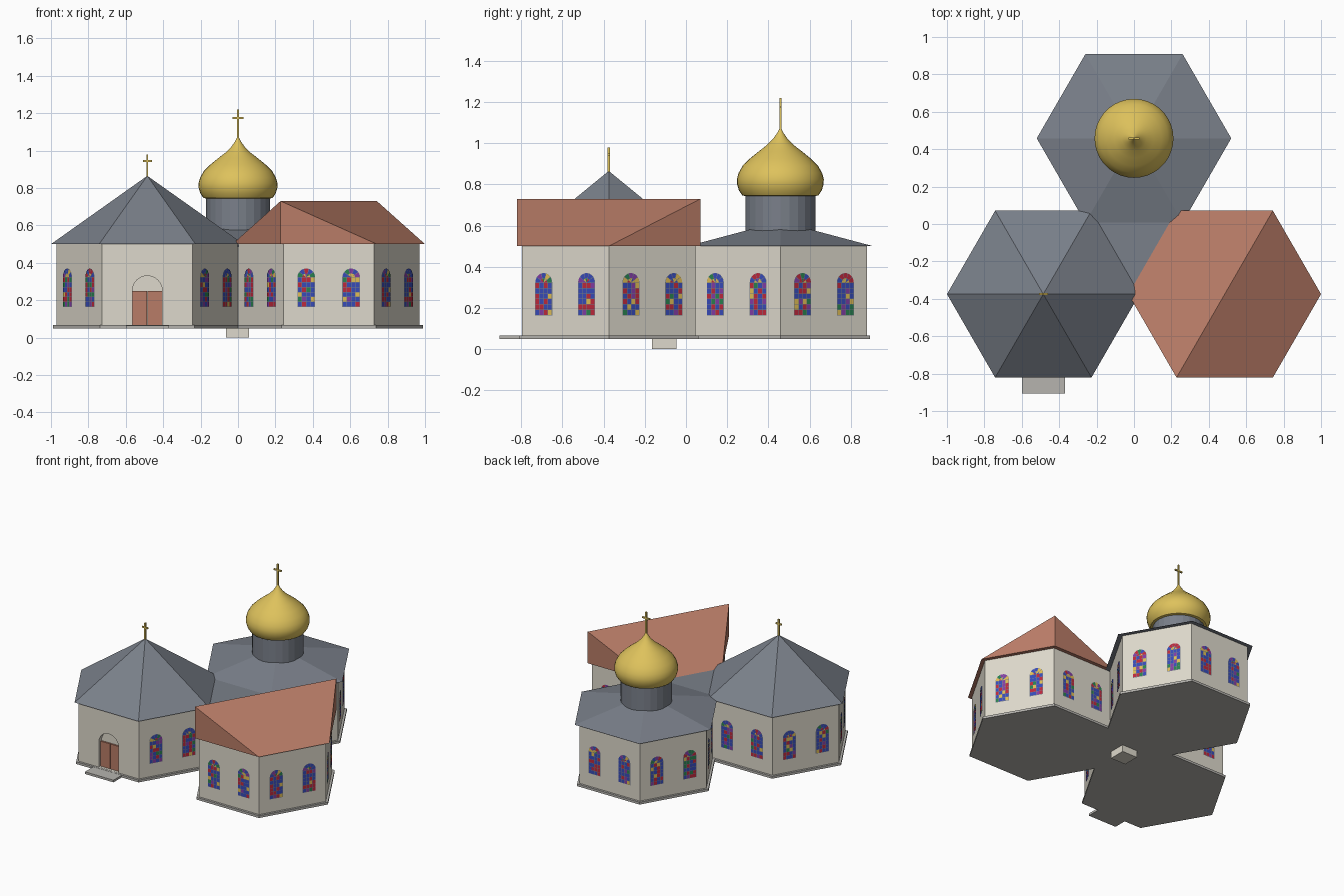
import bpy, bmesh, math, random
from mathutils import Vector

if "Cube" in bpy.data.objects:
    bpy.data.objects.remove(bpy.data.objects["Cube"])

random.seed(4)


def material(name, r, g, b):
    m = bpy.data.materials.new(name)
    lin = lambda c: (c / 255 / 12.92) if c < 11 else ((c / 255 + 0.055) / 1.055) ** 2.4
    m.diffuse_color = (lin(r), lin(g), lin(b), 1)
    m.use_nodes = True
    m.node_tree.nodes["Principled BSDF"].inputs["Base Color"].default_value = m.diffuse_color
    return m


PLASTER = material("plaster", 222, 217, 204)
SLATE = material("slate", 122, 128, 138)
TERRACOTTA = material("terracotta", 185, 124, 103)
GOLD = material("gold", 222, 194, 92)
STONE = material("stone", 182, 180, 175)
GLASS = [material("blue_glass", 55, 75, 185), material("red_glass", 190, 40, 60),
         material("purple_glass", 130, 60, 165), material("green_glass", 40, 130, 80),
         material("yellow_glass", 225, 190, 85)]


def finish(name, bm, mats, fix=True):
    if fix:
        bmesh.ops.recalc_face_normals(bm, faces=bm.faces)
    me = bpy.data.meshes.new(name)
    bm.to_mesh(me)
    bm.free()
    for m in mats:
        me.materials.append(m)
    ob = bpy.data.objects.new(name, me)
    bpy.context.collection.objects.link(ob)
    return ob


def solid(name, verts, faces, mat):
    bm = bmesh.new()
    vs = [bm.verts.new(v) for v in verts]
    for f in faces:
        bm.faces.new([vs[i] for i in f])
    return finish(name, bm, [mat])


def prism(name, outline, z0, z1, mat):
    n = len(outline)
    verts = [(x, y, z) for z in (z0, z1) for x, y in outline]
    sides = [(i, (i + 1) % n, n + (i + 1) % n, n + i) for i in range(n)]
    return solid(name, verts, sides + [tuple(range(n)), tuple(range(n, 2 * n))], mat)


def box(name, x0, x1, y0, y1, z0, z1, mat):
    return prism(name, [(x0, y0), (x1, y0), (x1, y1), (x0, y1)], z0, z1, mat)


def hexagon(c, r):
    return [(c[0] + r * math.cos(k * math.pi / 3), c[1] + r * math.sin(k * math.pi / 3))
            for k in range(6)]


def hip_roof(name, c, r, top):
    verts = [(x, y, EAVES) for x, y in hexagon(c, r)] + [(c[0], c[1], top)]
    solid(name, verts, [(i, (i + 1) % 6, 6) for i in range(6)] + [tuple(range(6))], SLATE)


def lathe(name, c, profile, seg, mat):
    bm = bmesh.new()
    rings = [[bm.verts.new((c[0] + r * math.cos(2 * math.pi * k / seg),
                            c[1] + r * math.sin(2 * math.pi * k / seg), z))
              for k in range(seg)] for r, z in profile]
    for a, b in zip(rings, rings[1:]):
        for k in range(seg):
            j = (k + 1) % seg
            bm.faces.new((a[k], a[j], b[j], b[k]))
    bm.faces.new(rings[0])
    bm.faces.new(rings[-1])
    return finish(name, bm, [mat])


def cross(name, c, z0, z1, bar_z, half):
    w = 0.005
    box(name + "_post", c[0] - w, c[0] + w, c[1] - w, c[1] + w, z0, z1, GOLD)
    box(name + "_bar", c[0] - half, c[0] + half, c[1] - w, c[1] + w, bar_z - w, bar_z + w, GOLD)


def arch(hw, bottom, spring, steps=10):
    """Round-topped outline, counter-clockwise, in (across, up)."""
    return [(-hw, bottom), (hw, bottom)] + [
        (hw * math.cos(k * math.pi / steps), spring + hw * math.sin(k * math.pi / steps))
        for k in range(steps + 1)]


def windows(name, c, angles):
    """Pairs of arched stained glass windows on the walls facing the given angles."""
    bm = bmesh.new()
    for deg in angles:
        a = math.radians(deg)
        n, t = Vector((math.cos(a), math.sin(a), 0)), Vector((-math.sin(a), math.cos(a), 0))
        base = Vector((c[0], c[1], 0)) + n * APOTHEM
        for off in (-0.12, 0.12):
            def face(pts, d, mi):
                f = bm.faces.new([bm.verts.new(base + n * d + t * (off + u) + Vector((0, 0, z)))
                                  for u, z in pts])
                f.material_index = mi

            face(arch(0.048, 0.163, 0.322), 0.003, 0)          # leading
            g = 0.0013
            for i in range(4):                                 # rectangular panes
                for j in range(6):
                    u, z = -0.046 + i * 0.023, 0.165 + j * 0.0262
                    face([(u + g, z + g), (u + 0.023 - g, z + g),
                          (u + 0.023 - g, z + 0.0262 - g), (u + g, z + 0.0262 - g)], 0.005,
                         random.choices(range(1, 6), (10, 7, 2, 1.5, 1.5))[0])
            for k in range(5):                                 # fan panes in the arch
                p, q = (k + 0.06) * math.pi / 5, (k + 0.94) * math.pi / 5
                for r0, r1, w in ((0.004, 0.02, (2, 2, 1, 1, 6)), (0.022, 0.046, (8, 5, 3, 2, 2))):
                    face([(r * math.cos(b), 0.323 + r * math.sin(b))
                          for r, b in ((r0, p), (r1, p), (r1, (p + q) / 2), (r1, q), (r0, q))],
                         0.005, random.choices(range(1, 6), w)[0])
    finish(name, bm, [SLATE] + GLASS, fix=False)


EAVES, FLOOR = 0.5, 0.067
WALL_R = 0.485
APOTHEM = WALL_R * math.sqrt(3) / 2
LEFT, RIGHT, BACK = (-0.485, -0.375), (0.485, -0.375), (0.0, 0.458)

# Three hexagonal halls on stone bases
halls = {}
for label, c, angles in (("left", LEFT, (90, 150, 210, 330)),
                         ("right", RIGHT, (30, 90, 210, 270, 330)),
                         ("back", BACK, (30, 90, 150, 210, 330))):
    prism(label + "_base", hexagon(c, 0.503), 0.05, FLOOR, STONE)
    halls[label] = prism(label + "_walls", hexagon(c, WALL_R), FLOOR, EAVES, PLASTER)
    windows(label + "_windows", c, angles)

# Central link between the halls: floor, flat roof and footing
link = [(-0.25, 0.04), (0.0, -0.38), (0.25, 0.04)]
prism("link_floor", link, 0.05, FLOOR, STONE)
prism("link_roof", link, 0.485, 0.499, SLATE)
box("footing", -0.063, 0.06, -0.165, -0.045, 0, 0.05, PLASTER)

# Hipped slate roofs
hip_roof("left_roof", LEFT, 0.515, 0.865)
hip_roof("back_roof", BACK, 0.52, 0.62)

# Right roof: diagonal ridge standing over two opposite corners
rv = [(x, y, EAVES) for x, y in hexagon(RIGHT, 0.515)]
rv += [(rv[1][0], rv[1][1], 0.73), (rv[4][0], rv[4][1], 0.73)]
solid("right_roof", rv, [(0, 6, 7, 5), (2, 3, 7, 6), (0, 1, 6), (1, 2, 6), (3, 4, 7), (4, 5, 7),
                         (0, 1, 2, 3, 4, 5)], TERRACOTTA)

# Drum and onion dome
lathe("drum", BACK, [(0.17, 0.53), (0.17, 0.75)], 24, SLATE)
dome = lathe("onion_dome", BACK, [
    (0.165, 0.742), (0.185, 0.747), (0.201, 0.77), (0.21, 0.8), (0.211, 0.825), (0.203, 0.855),
    (0.183, 0.89), (0.148, 0.925), (0.105, 0.96), (0.066, 0.99), (0.036, 1.02), (0.015, 1.05),
    (0.004, 1.072)], 36, GOLD)
bpy.context.view_layer.objects.active = dome
dome.select_set(True)
bpy.ops.object.shade_smooth_by_angle(angle=math.radians(40))
dome.select_set(False)

# Crosses
cross("dome_cross", BACK, 1.06, 1.22, 1.175, 0.03)
cross("roof_cross", LEFT, 0.85, 0.98, 0.945, 0.024)

# Arched entrance niche cut into the left hall
front = LEFT[1] - APOTHEM
outline = arch(0.08, FLOOR + 0.001, 0.25, 16)[:-1]
outline = [outline[0]] + outline[1:2] + outline[3:] + [(-0.08, 0.25)]
m = len(outline)
cutter = solid("niche_cutter",
               [(LEFT[0] + u, y, z) for y in (front - 0.05, front + 0.03) for u, z in outline],
               [(i, (i + 1) % m, m + (i + 1) % m, m + i) for i in range(m)]
               + [tuple(range(m)), tuple(range(m, 2 * m))], PLASTER)
cutter.hide_render = True
walls = halls["left"]
mod = walls.modifiers.new("niche", "BOOLEAN")
mod.operation, mod.solver, mod.object = "DIFFERENCE", "EXACT", cutter
bpy.context.view_layer.objects.active = walls
bpy.ops.object.modifier_apply(modifier=mod.name)
bpy.data.objects.remove(cutter)

# Double door and entrance step
for side, label in ((-1, "left"), (1, "right")):
    a, b = sorted((LEFT[0] + side * 0.001, LEFT[0] + side * 0.08))
    box(label + "_door_leaf", a, b, front + 0.018, front + 0.031, FLOOR, 0.25, TERRACOTTA)
box("entrance_step", -0.6, -0.37, -0.905, -0.78, 0.05, 0.066, STONE)
